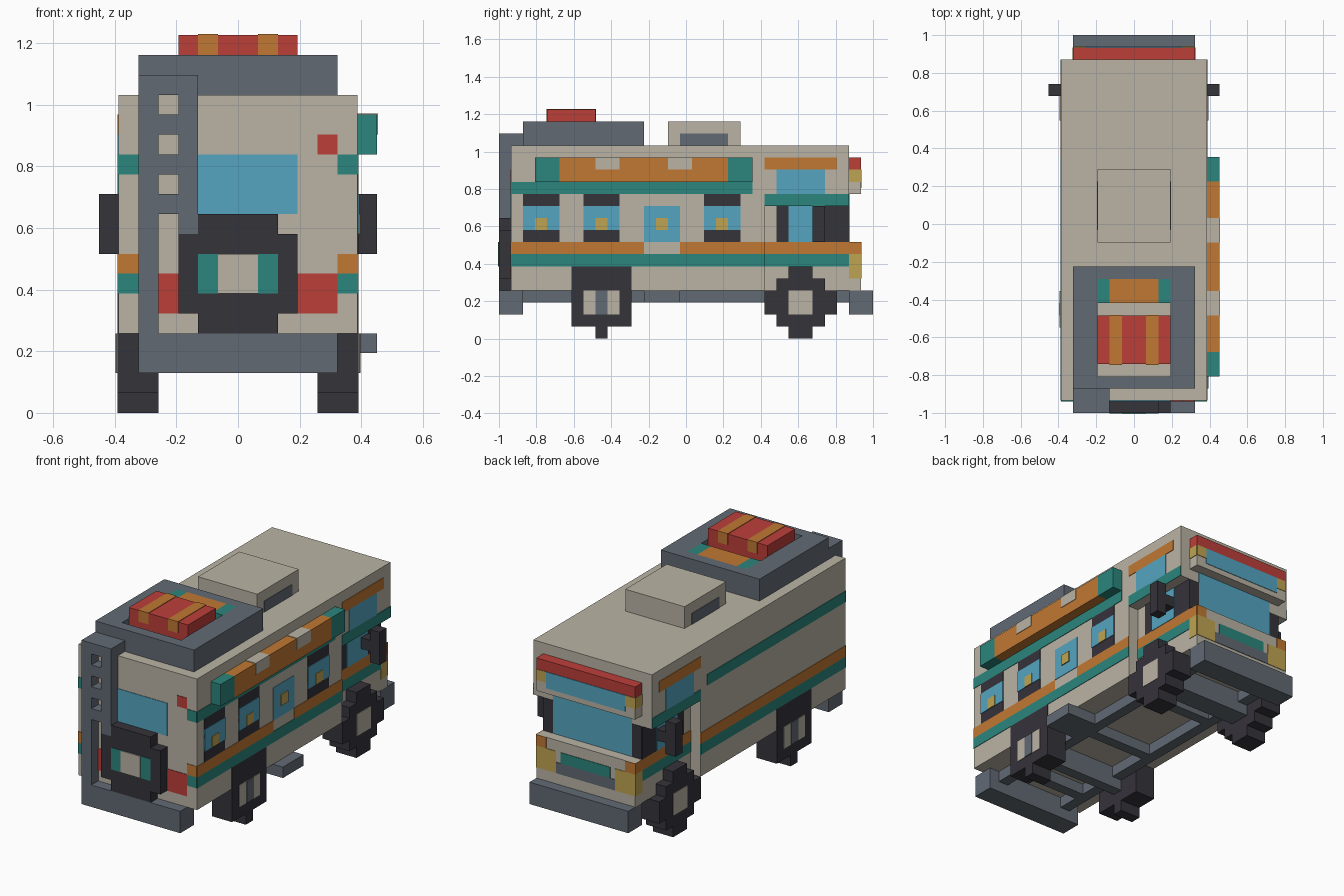
import bpy
import bmesh

UNIT = 2 / 31          # one block
SKIN = 0.05            # painted plate thickness in blocks
HALF = 15.5

if "Cube" in bpy.data.objects:
    bpy.data.objects.remove(bpy.data.objects["Cube"], do_unlink=True)


def linear(channel):
    c = channel / 255
    return c / 12.92 if c <= 0.04045 else ((c + 0.055) / 1.055) ** 2.4


def material(name, code):
    mat = bpy.data.materials.new(name)
    rgba = [linear(v) for v in bytes.fromhex(code)] + [1]
    mat.use_nodes = True
    mat.diffuse_color = rgba
    shader = mat.node_tree.nodes["Principled BSDF"]
    shader.inputs["Base Color"].default_value = rgba
    shader.inputs["Roughness"].default_value = 0.9
    return mat


beige = material("warm_beige", "BBB4A5")
gray = material("slate_gray", "626A74")
dark = material("charcoal", "35333A")
teal = material("teal", "2B867D")
orange = material("burnt_orange", "C07833")
red = material("brick_red", "BC3F39")
blue = material("glass_blue", "55A5C1")
yellow = material("mustard", "BFA452")


def blocks(name, mat, *boxes):
    """One object from boxes given as x, y and z ranges in blocks."""
    bm = bmesh.new()
    for spans in boxes:
        verts = bmesh.ops.create_cube(bm, size=1)["verts"]
        for v in verts:
            for axis, (low, high) in enumerate(spans):
                shift = HALF if axis == 1 else 0
                v.co[axis] = ((low if v.co[axis] < 0 else high) - shift) * UNIT
    mesh = bpy.data.meshes.new(name)
    bm.to_mesh(mesh)
    bm.free()
    mesh.materials.append(mat)
    obj = bpy.data.objects.new(name, mesh)
    bpy.context.collection.objects.link(obj)
    return obj


def flip(span, side):
    return span if side > 0 else (-span[1], -span[0])


def pair(name, mat, x, y, z):
    """The same box on both sides."""
    for side, label in ((1, "left_"), (-1, "right_")):
        blocks(label + name, mat, (flip(x, side), y, z))


def side_plate(name, mat, y, z, x=6, sides=(1, -1), layer=1):
    """Thin paint on a side wall."""
    for side in sides:
        label = "left_" if side > 0 else "right_"
        blocks(label + name, mat, (flip((x - SKIN, x + SKIN * layer), side), y, z))


def end_plate(name, mat, wall, x, z, layer=1):
    """Thin paint on a wall that faces along y."""
    out = 1 if wall > HALF else -1
    y = sorted((wall - SKIN * out, wall + SKIN * layer * out))
    blocks(name, mat, (x, y, z))


# Body: coach, narrower cab, over-cab bunk, brow and nose
blocks("coach_body", beige, ((-6, 6), (1, 22), (4, 16)))
blocks("cab_body", beige, ((-5, 5), (22, 29), (4, 11)))
blocks("over_cab_bunk", beige, ((-6, 6), (22, 29), (11, 16)))
blocks("brow", beige, ((-5, 5), (29, 30), (12, 14)))
blocks("brow_light_bar", red, ((-5, 5), (29, 30), (14, 15)))
blocks("nose", beige, ((-5, 5), (29, 30), (4, 8)))

# Stripes along the sides
side_plate("upper_stripe", teal, (1, 21), (12, 13))
side_plate("lower_stripe", teal, (1, 22), (6, 7))
side_plate("cab_lower_stripe", teal, (22, 29), (6, 7), x=5)
side_plate("cab_orange_stripe", orange, (22, 30), (7, 8), x=5)
side_plate("cab_sill", teal, (22, 29), (11, 12))
side_plate("orange_stripe", orange, (1, 22), (7, 8), sides=(-1,))
for part in ((1, 12), (15, 22)):
    side_plate("orange_stripe", orange, part, (7, 8), sides=(1,))

# Bunk and cab windows
side_plate("bunk_window", blue, (23, 27), (12, 14))
side_plate("bunk_trim", orange, (22, 28), (14, 15))
side_plate("cab_window_frame", dark, (23, 29), (8, 11), x=5)
side_plate("cab_window", blue, (24, 27), (8, 11), x=5, layer=2)

# Coach windows with a lamp in each, on one side
for start in (2, 7, 17):
    side_plate("window_shutters", dark, (start, start + 3), (8, 12), sides=(1,))
    side_plate("window", blue, (start, start + 3), (9, 11), sides=(1,), layer=2)
side_plate("door_window", blue, (12, 15), (8, 11), sides=(1,))
for start in (3, 8, 13, 18):
    side_plate("window_lamp", yellow, (start, start + 1), (9, 10), sides=(1,), layer=3)

# Rolled awning
blocks("awning", orange, ((6, 7), (5, 19), (13, 15)))
blocks("awning_ends", teal, *[((6, 7), (y, y + 2), (13, 15)) for y in (3, 19)])
blocks("awning_clips", beige,
       *[((6, 7 + SKIN), (y, y + 2), (14, 15 + SKIN)) for y in (8, 14)])

# Ladder wall
end_plate("rear_window", blue, 1, (-3, 3), (10, 13))
for side in (1, -1):
    end_plate("marker_light", red, 1, flip((4, 5), side), (13, 14))
    end_plate("tail_light", red, 1, flip((3, 5), side), (5, 7))
    corner = flip((5, 6), side)
    for mat, z in ((teal, 12), (orange, 7), (teal, 6)):
        end_plate("wrapped_stripe", mat, 1, corner, (z, z + 1))
rungs = [((-4, -3), (0, 1), (z, z + 1)) for z in (10, 12, 14)]
blocks("ladder", gray,
       ((-5, -4), (0, 1), (4, 16)), ((-3, -2), (0, 1), (9, 16)),
       ((-5, -2), (0, 2), (16, 17)), *rungs)
blocks("spare_wheel", dark, ((-3, 3), (0, 1), (5, 9)), ((-2, 2), (0, 1), (4, 10)))
end_plate("spare_hub", teal, 0, (-2, 2), (6, 8))
end_plate("spare_hub_centre", beige, 0, (-1, 1), (6, 8), layer=2)

# Cab end
end_plate("windshield", blue, 29, (-4, 4), (8, 12))
end_plate("bunk_front_window", blue, 30, (-4, 4), (12.5, 14))
end_plate("grille", gray, 30, (-3, 3), (5, 6))
end_plate("grille_badge_plate", teal, 30, (-2.5, 2.5), (6, 7))
for side in (1, -1):
    end_plate("pillar", dark, 29, flip((4, 5), side), (8, 11))
    end_plate("headlight", yellow, 30, flip((3, 5), side), (5, 7))
    end_plate("nose_corner", orange, 30, flip((4, 5), side), (7, 8))
    end_plate("brow_light", yellow, 30, flip((4, 5), side), (13, 14))
side_plate("headlight_side", yellow, (29, 30), (5, 7), x=5)
side_plate("brow_light_side", yellow, (29, 30), (13, 14), x=5)
pair("mirror", dark, (6, 7), (26, 27), (8, 11))
pair("mirror_arm", dark, (5, 6), (26, 27), (9, 10))

# Roof rack with luggage
blocks("roof_rack", gray,
       ((-5, -3), (2, 12), (16, 18)), ((3, 5), (2, 12), (16, 18)),
       ((-3, 3), (2, 3), (16, 18)), ((-3, 3), (11, 12), (16, 18)))
blocks("luggage_box", red, ((-3, 3), (4, 8), (16, 19)))
pair("luggage_strap", orange, (1, 2), (4 - SKIN, 8 + SKIN), (18, 19 + SKIN))
blocks("bedroll", orange, ((-2, 2), (9, 11), (16, 18)))
pair("bedroll_end", teal, (2, 3), (9, 11), (16, 18))

# Roof vent
blocks("roof_vent", beige, ((-3, 3), (14, 20), (16, 18)))
side_plate("vent_grille", gray, (15, 19), (16, 17), x=3)

# Bumpers, step and underframe
blocks("ladder_end_bumper", gray, ((-5, 5), (0, 2), (2, 4)))
blocks("cab_end_bumper", gray, ((-5, 5), (29, 31), (2, 4)))
blocks("door_step", gray, ((4, 7), (12, 15), (3, 4)))
pair("frame_rail", gray, (3, 4), (2, 29), (3, 4))
blocks("cross_members", gray, *[((-3, 3), (y, y + 1), (3, 4)) for y in (4, 13, 21)])
blocks("ladder_end_axle", gray, ((-4, 4), (8, 9), (2, 4)))
blocks("cab_end_axle", gray, ((-4, 4), (24, 26), (2, 4)))

# Wheels as stepped discs
for side, label in ((1, "left_"), (-1, "right_")):
    x = flip((4, 6 + SKIN), side)
    blocks(label + "coach_wheel", dark, (x, (6, 11), (1, 6)), (x, (8, 9), (0, 1)))
    steps = [(x, (25 - r, 25 + r), (r - 1, 7 - r)) for r in (1, 2)]
    blocks(label + "cab_wheel", dark, (x, (22, 28), (2, 4)), 
           (x, (23, 27), (1, 5)), (x, (24, 26), (0, 6)))
side_plate("coach_hub", beige, (7, 10), (2, 4), layer=2)
side_plate("coach_hub_axle", gray, (8, 9), (2, 4), layer=3)
side_plate("cab_hub", beige, (24, 26), (2, 4), layer=2)
